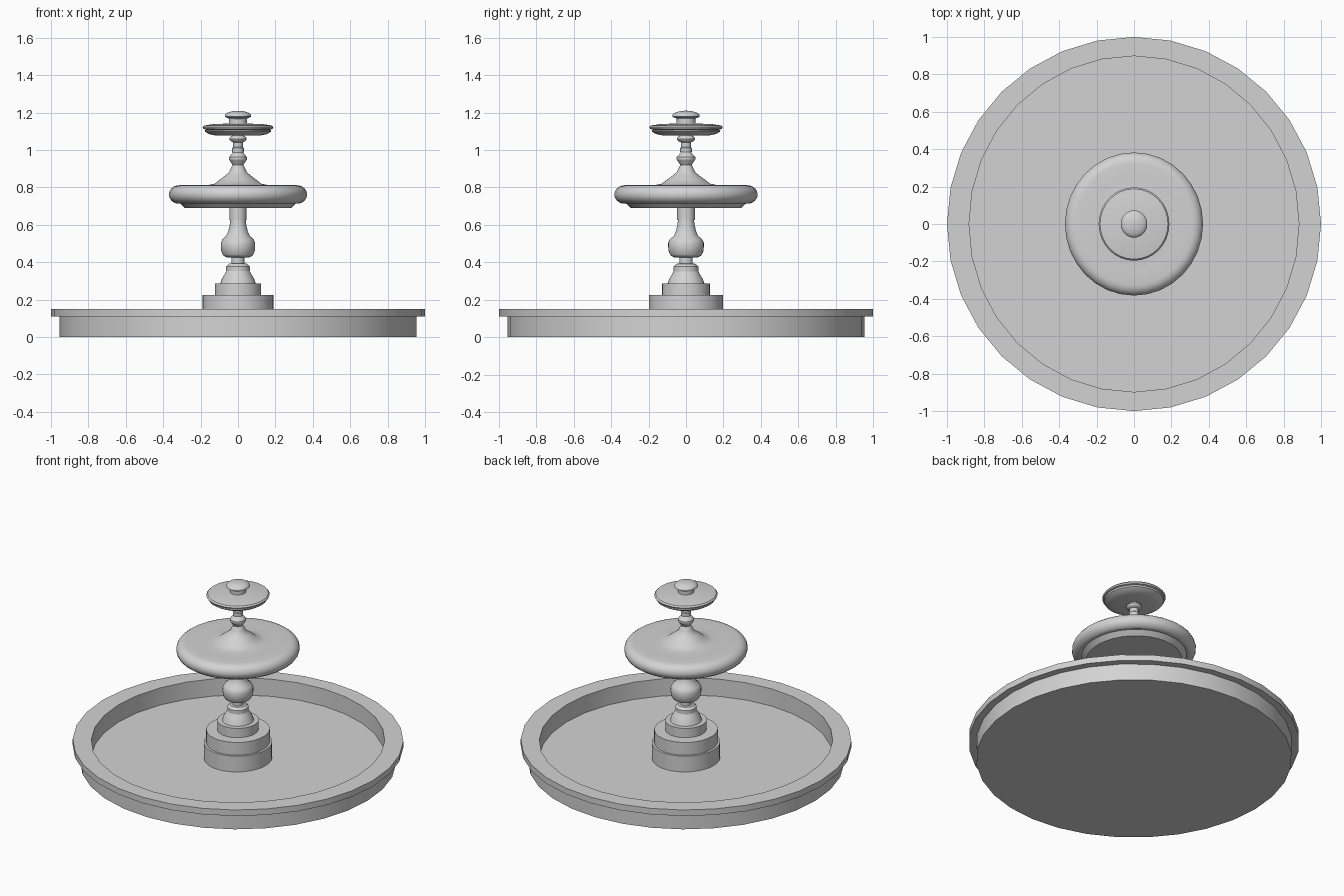
import bpy
import bmesh
from math import sin, cos, tau, radians

SIDES = 32
OVAL = 0.965   # the column and its bowls are slightly narrower across the front

cube = bpy.data.objects.get("Cube")
if cube:
    bpy.data.objects.remove(cube, do_unlink=True)

stone = bpy.data.materials.new("grey stone")
stone.use_nodes = True
colour = (0.65, 0.65, 0.65, 1)
stone.diffuse_color = colour
stone.node_tree.nodes["Principled BSDF"].inputs["Base Color"].default_value = colour


def lathe(name, profile, squeeze=OVAL, crease=32):
    """Turn a (radius, height) profile, listed from bottom to top, into a closed solid."""
    bm = bmesh.new()
    rings = []
    for radius, height in profile:
        ring = []
        for i in range(SIDES):
            angle = tau * i / SIDES
            ring.append(bm.verts.new((radius * squeeze * cos(angle), radius * sin(angle), height)))
        rings.append(ring)
    for lower, upper in zip(rings, rings[1:]):
        for i in range(SIDES):
            j = (i + 1) % SIDES
            bm.faces.new((lower[i], lower[j], upper[j], upper[i]))
    bm.faces.new(rings[0][::-1])
    bm.faces.new(rings[-1])
    mesh = bpy.data.meshes.new(name)
    bm.to_mesh(mesh)
    bm.free()
    mesh.shade_smooth()
    mesh.set_sharp_from_angle(angle=radians(crease))
    mesh.materials.append(stone)
    obj = bpy.data.objects.new(name, mesh)
    bpy.context.scene.collection.objects.link(obj)
    return obj


def arc(radius, height, width, rise, start, end, steps):
    """Profile points along part of an ellipse, angles in degrees."""
    points = []
    for i in range(steps + 1):
        angle = radians(start + (end - start) * i / steps)
        points.append((radius + width * cos(angle), height + rise * sin(angle)))
    return points


# Round pool with an overhanging rim and a sunken floor
pool = lathe("pool_basin", [(.955, 0), (.955, .11), (1, .11), (1, .15), (.89, .15), (.89, .035)], squeeze=1)
for vert in pool.data.vertices:
    if vert.co.xy.length < .9:
        vert.co.x *= .991
        vert.co.y *= 1.009

# Stepped foot standing on the pool floor
lathe("lower_plinth", [(.212, .035), (.212, .14)])
lathe("upper_plinth", [(.197, .14), (.197, .225)])
lathe("plinth_step", [(.128, .225), (.128, .287)])
lathe("flared_foot", [(.098, .287), (.09, .31), (.075, .335), (.065, .352)])
lathe("foot_collar", [(.066, .352), (.066, .377), (.05, .392), (.036, .394), (.036, .425)])

# Turned baluster that carries the large bowl
lathe("baluster", [(.06, .425), (.08, .435), (.092, .455), (.095, .48), (.095, .505), (.085, .525),
                   (.066, .54), (.054, .565), (.046, .6), (.043, .625)])
lathe("baluster_collar", [(.047, .625), (.047, .69)])

# Large bowl: flat underside, fat rounded lip and a concave cone in the middle
lathe("large_bowl",
      [(.295, .69), (.325, .718)]
      + arc(.325, .762, .058, .05, -75, 90, 10)
      + [(.25, .813), (.17, .812), (.13, .82), (.1, .842), (.07, .865), (.05, .88), (.042, .898)], crease=40)

# Slim spindle between the bowls
lathe("spindle", [(.042, .898), (.03, .92), (.05, .95), (.05, .962), (.026, .988)], crease=25)
lathe("spindle_neck", [(.032, .988), (.032, 1.01), (.027, 1.015), (.027, 1.04)])
lathe("spindle_bead", arc(.015, 1.06, .033, .02, -90, 90, 8))

# Small bowl with a thin stepped lip
lathe("small_bowl_base", [(.12, 1.077), (.16, 1.085), (.182, 1.098), (.184, 1.108)])
lathe("small_bowl_lip", [(.175, 1.108), (.192, 1.113), (.196, 1.122), (.188, 1.131),
                         (.14, 1.138), (.05, 1.142)])

# Mushroom finial
lathe("finial_neck", [(.05, 1.13), (.05, 1.165), (.057, 1.175)])
lathe("finial_cap", [(.06, 1.172), (.073, 1.178)] + arc(0, 1.182, .073, .028, 0, 85, 7))
